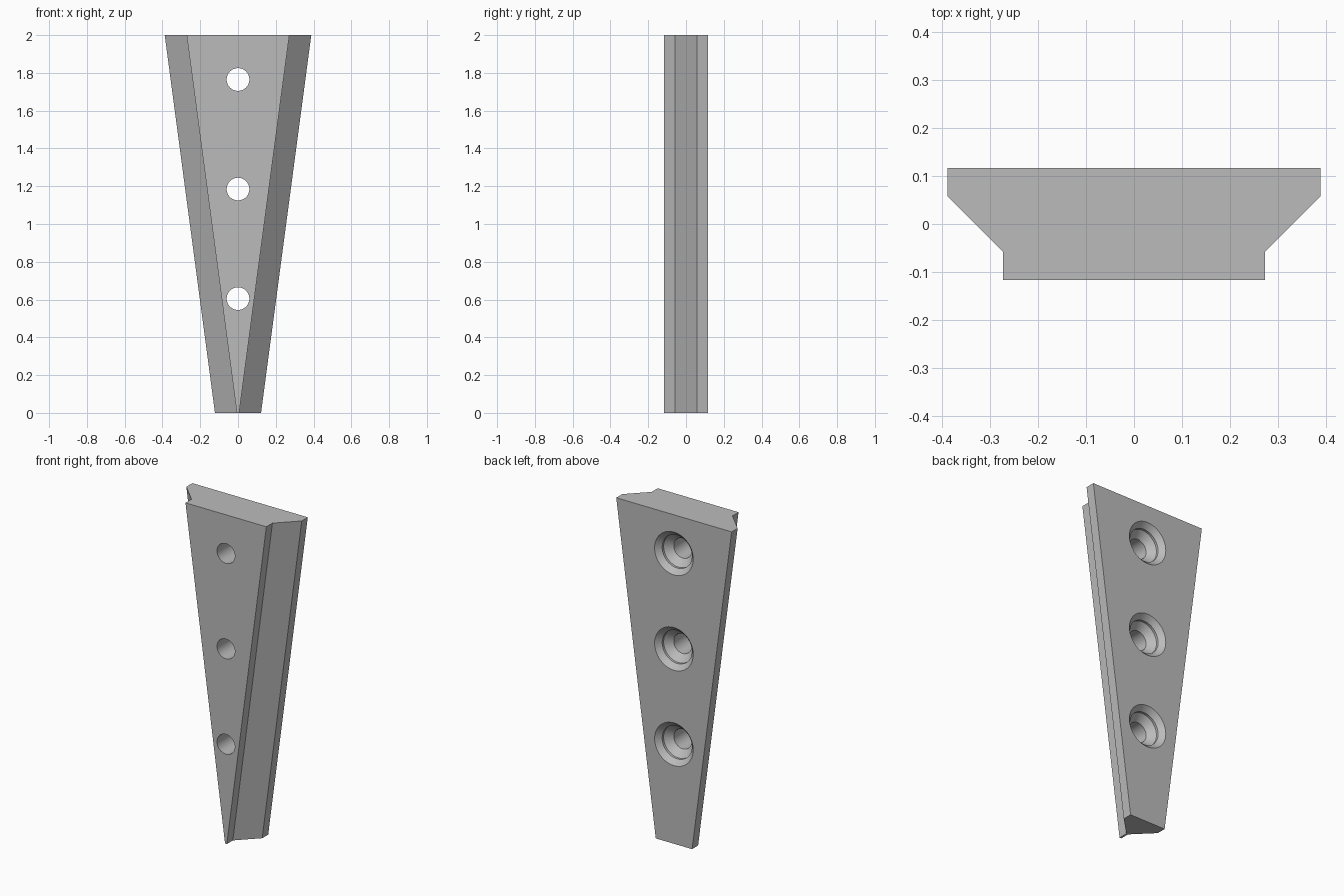
import bpy, bmesh, math

cube = bpy.data.objects.get("Cube")
if cube:
    bpy.data.objects.remove(cube, do_unlink=True)

HEIGHT, TAPER = 2.0, 0.266

# Plain grey material
grey = bpy.data.materials.new("plain_grey")
grey.use_nodes = True
colour = (0.5, 0.5, 0.5, 1)
grey.diffuse_color = colour
grey.node_tree.nodes["Principled BSDF"].inputs["Base Color"].default_value = colour


def finish(name, bm):
    bmesh.ops.recalc_face_normals(bm, faces=bm.faces)
    mesh = bpy.data.meshes.new(name)
    bm.to_mesh(mesh)
    bm.free()
    mesh.materials.append(grey)
    obj = bpy.data.objects.new(name, mesh)
    bpy.context.collection.objects.link(obj)
    return obj


def bridge(bm, a, b):
    for i in range(len(a)):
        j = (i + 1) % len(a)
        bm.faces.new((a[i], a[j], b[j], b[i]))


# Tapered dovetail wedge: half section at the top, mirrored in x
half = [(0.272, -0.116), (0.272, -0.058), (0.388, 0.058), (0.388, 0.116)]
bm = bmesh.new()
rings = []
for z, inset in ((0, TAPER), (HEIGHT, 0)):
    section = [(x - inset, y) for x, y in half]
    section += [(-x, y) for x, y in reversed(section)]
    rings.append([bm.verts.new((x, y, z)) for x, y in section])
bridge(bm, *rings)
for ring in rings:
    bm.faces.new(ring)
wedge = finish("tapered_wedge", bm)

# Stepped, countersunk screw holes, cut from the back: (radius, y)
profile = [(0.154, 0.14), (0.10, 0.086), (0.10, 0.072), (0.06, 0.032), (0.06, -0.14)]
SIDES = 64
bm = bmesh.new()
for z in (0.605, 1.185, 1.765):
    rings = []
    for r, y in profile:
        angles = [math.tau * i / SIDES for i in range(SIDES)]
        rings.append([bm.verts.new((r * math.cos(a), y, z + r * math.sin(a))) for a in angles])
    for a, b in zip(rings, rings[1:]):
        bridge(bm, a, b)
    bm.faces.new(rings[0])
    bm.faces.new(rings[-1])
cutter = finish("screw_hole_cutter", bm)
cutter.hide_render = True

cut = wedge.modifiers.new("screw_holes", "BOOLEAN")
cut.operation = "DIFFERENCE"
cut.solver = "EXACT"
cut.object = cutter

bpy.ops.object.select_all(action="DESELECT")
wedge.select_set(True)
bpy.context.view_layer.objects.active = wedge
bpy.ops.object.modifier_apply(modifier=cut.name)
bpy.data.objects.remove(cutter, do_unlink=True)
bpy.ops.object.shade_smooth_by_angle(angle=math.radians(30))
